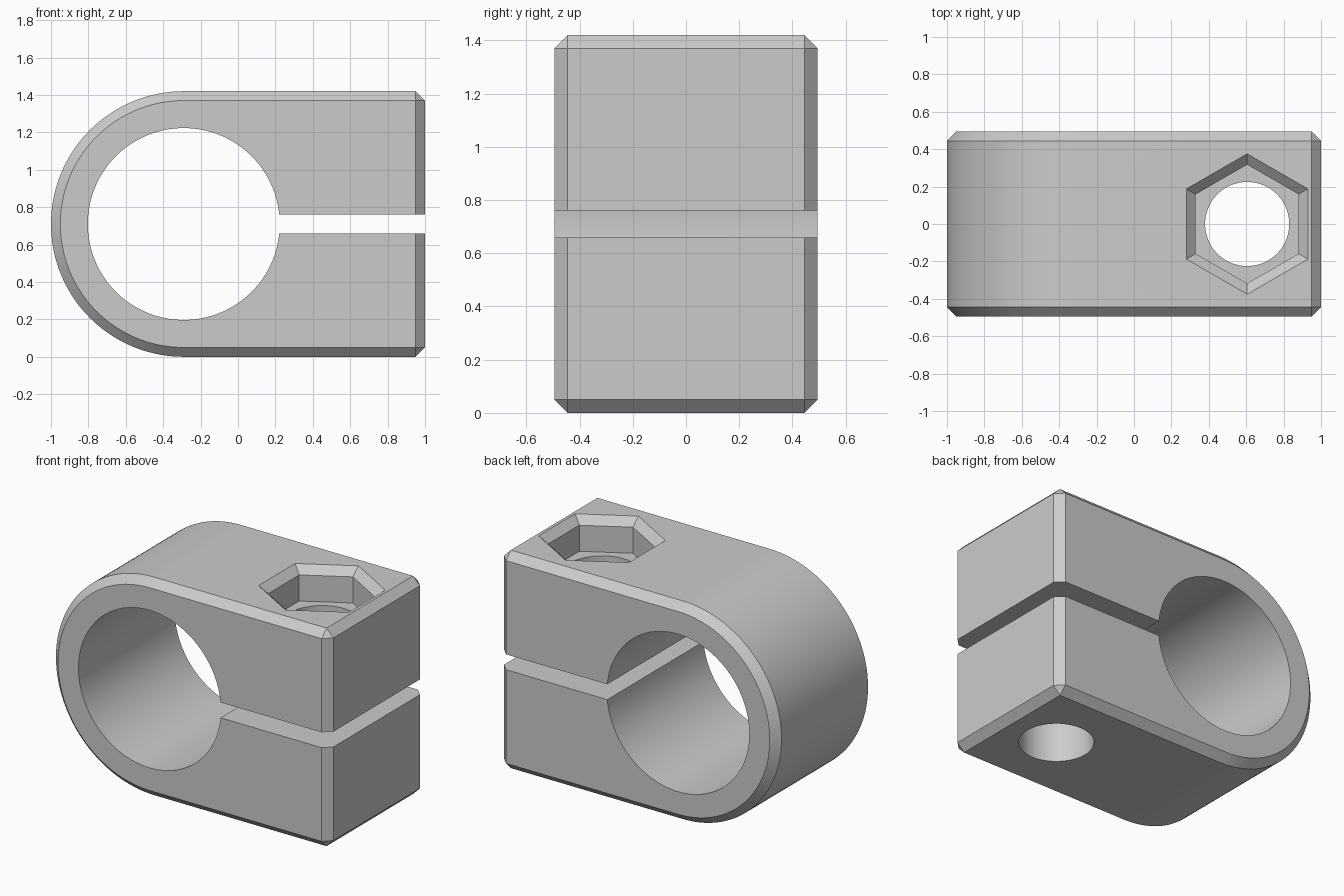
import bpy
import bmesh
from math import pi, sin, cos, radians
from mathutils import Vector

default_cube = bpy.data.objects.get("Cube")
if default_cube:
    bpy.data.objects.remove(default_cube)

RADIUS = 0.71        # rounded end, half the height
BORE = 0.513
HALF_DEPTH = 0.495
CHAMFER = 0.05
CENTRE_X = RADIUS - 1
BOLT_X = 0.605
TOP = 2 * RADIUS
POCKET_DEPTH = 0.22

grey = bpy.data.materials.new("grey plastic")
grey.use_nodes = True
colour = (0.6, 0.6, 0.6, 1)
grey.diffuse_color = colour
grey.node_tree.nodes["Principled BSDF"].inputs["Base Color"].default_value = colour


def loft(name, rings):
    """Closed solid through matching rings of points."""
    bm = bmesh.new()
    loops = [[bm.verts.new(p) for p in ring] for ring in rings]
    n = len(loops[0])
    for a, b in zip(loops, loops[1:]):
        for i in range(n):
            j = (i + 1) % n
            bm.faces.new((a[i], a[j], b[j], b[i]))
    bm.faces.new(loops[0][::-1])
    bm.faces.new(loops[-1])
    bmesh.ops.recalc_face_normals(bm, faces=bm.faces)
    mesh = bpy.data.meshes.new(name)
    bm.to_mesh(mesh)
    bm.free()
    obj = bpy.data.objects.new(name, mesh)
    bpy.context.collection.objects.link(obj)
    mesh.materials.append(grey)
    return obj


def arc(radius, start, end, steps):
    return [(radius * cos(start + (end - start) * i / steps),
             radius * sin(start + (end - start) * i / steps))
            for i in range(steps + 1)]


def along_y(points, half):
    return [[Vector((x, y, z)) for x, z in points] for y in (-half, half)]


def ring_z(radius, sides, z):
    points = arc(radius, pi / 2, 2.5 * pi, sides)[:-1]
    return [Vector((BOLT_X + x, y, z)) for x, y in points]


# Clamp body: rounded on one end, square on the other, chamfered all round
outline = [(CENTRE_X + x, RADIUS + z) for x, z in arc(RADIUS, pi / 2, 1.5 * pi, 72)]
outline += [(1, 0), (1, TOP)]
body = loft("clamp_body", along_y(outline, HALF_DEPTH))
bevel = body.modifiers.new("chamfer", "BEVEL")
bevel.width = CHAMFER
bevel.segments = 1
bevel.limit_method = "ANGLE"
bevel.angle_limit = radians(40)
bevel.use_clamp_overlap = False

# Cutters: bore, clamping slot, bolt hole and chamfered hexagonal nut pocket
bore_points = [(CENTRE_X + x, RADIUS + z) for x, z in arc(BORE, 0, 2 * pi, 128)[:-1]]
slot_points = [(CENTRE_X, 0.66), (1.2, 0.66), (1.2, 0.76), (CENTRE_X, 0.76)]
hexagon = 1 / cos(pi / 6)    # corner radius per unit of flat radius
extra = 0.02
cutters = [
    loft("bore_cutter", along_y(bore_points, 0.7)),
    loft("slot_cutter", along_y(slot_points, 0.8)),
    loft("bolt_hole_cutter", [ring_z(0.225, 64, z) for z in (-0.2, TOP + 0.2)]),
    loft("nut_pocket_cutter", [
        ring_z(0.275 * hexagon, 6, TOP - POCKET_DEPTH),
        ring_z(0.275 * hexagon, 6, TOP - CHAMFER),
        ring_z((0.325 + extra) * hexagon, 6, TOP + extra)]),
]
for cutter in cutters:
    cutter.hide_render = True
    cut = body.modifiers.new(cutter.name, "BOOLEAN")
    cut.operation = "DIFFERENCE"
    cut.solver = "EXACT"
    cut.object = cutter

# Fix the result, drop the cutters and smooth the round surfaces
bpy.ops.object.select_all(action="DESELECT")
body.select_set(True)
bpy.context.view_layer.objects.active = body
for modifier in list(body.modifiers):
    bpy.ops.object.modifier_apply(modifier=modifier.name)
for cutter in cutters:
    bpy.data.objects.remove(cutter)
bpy.ops.object.shade_smooth_by_angle(angle=radians(30))
